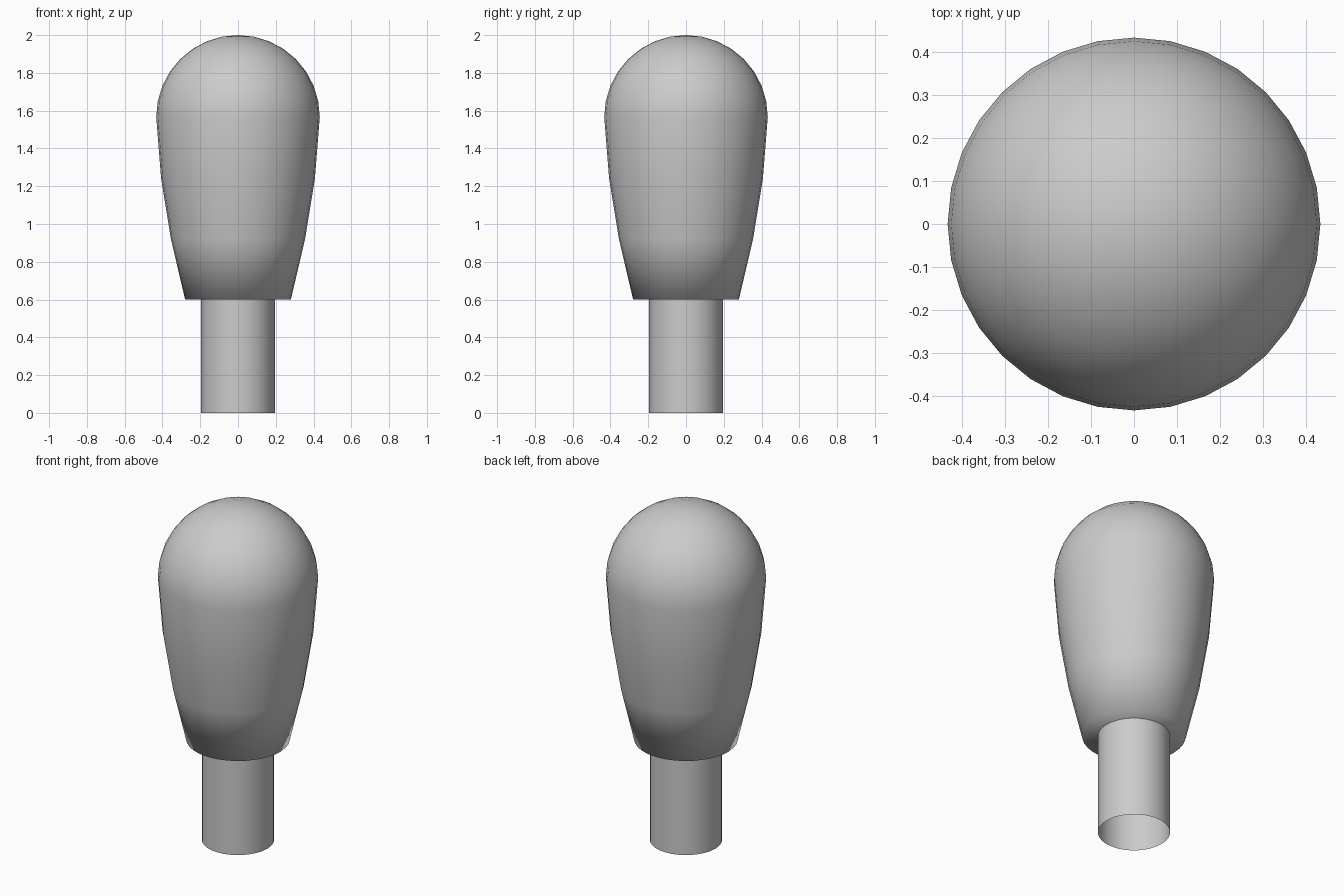
import bpy, bmesh
from math import sin, cos, pi

cube = bpy.data.objects.get("Cube")
if cube:
    bpy.data.objects.remove(cube, do_unlink=True)

SEGMENTS = 32
DOME_STEPS = 8

grey = bpy.data.materials.new("plain_grey")
grey.use_nodes = True
colour = (0.6, 0.6, 0.6, 1)
grey.diffuse_color = colour
grey.node_tree.nodes["Principled BSDF"].inputs["Base Color"].default_value = colour


def lathe(name, profile, cap_bottom=False, cap_top=False):
    """Revolve (radius, height) points around z; radius 0 makes a pole."""
    bm = bmesh.new()
    rings = []
    for r, z in profile:
        if r == 0:
            rings.append([bm.verts.new((0, 0, z))] * SEGMENTS)
        else:
            angles = [2 * pi * i / SEGMENTS for i in range(SEGMENTS)]
            rings.append([bm.verts.new((r * cos(a), r * sin(a), z)) for a in angles])
    for low, high in zip(rings, rings[1:]):
        for i in range(SEGMENTS):
            j = (i + 1) % SEGMENTS
            corners = [low[i], low[j], high[j], high[i]]
            bm.faces.new(list(dict.fromkeys(corners)))
    if cap_bottom:
        bm.faces.new(rings[0][::-1])
    for face in bm.faces:
        face.smooth = True
    mesh = bpy.data.meshes.new(name)
    bm.to_mesh(mesh)
    bm.free()
    mesh.materials.append(grey)
    obj = bpy.data.objects.new(name, mesh)
    bpy.context.collection.objects.link(obj)
    return obj


# Stem: open tube
lathe("stem", [(0.195, 0), (0.195, 0.6)])

# Grip: tapered body flowing into a round dome, closed underneath
radius, shoulder = 0.433, 1.567
body = [(0.28, 0.6), (0.355, 0.92), (0.407, 1.24)]
dome = [(radius * cos(pi / 2 * k / DOME_STEPS), shoulder + radius * sin(pi / 2 * k / DOME_STEPS))
        for k in range(DOME_STEPS)]
lathe("grip", body + dome + [(0, shoulder + radius)], cap_bottom=True)
